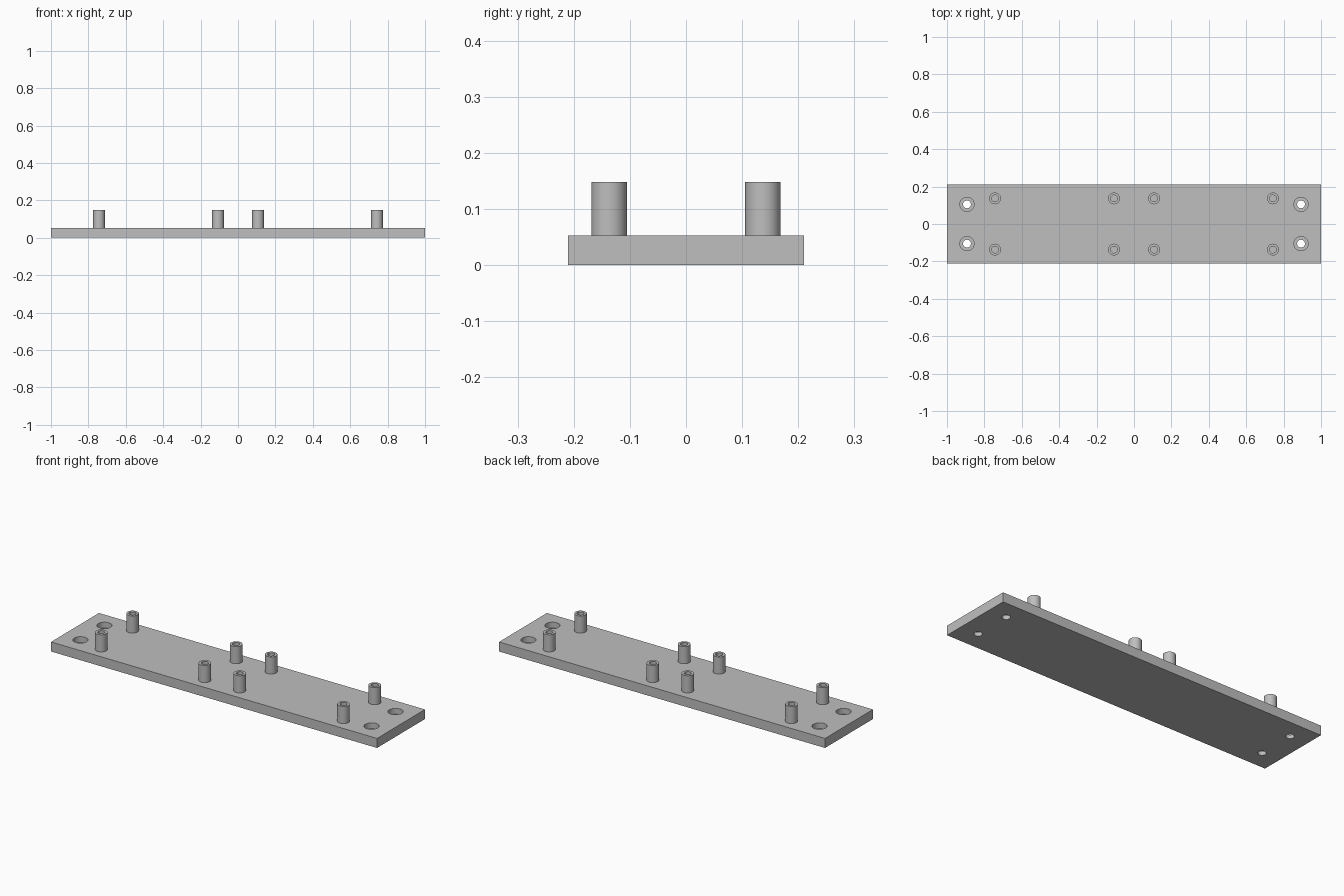
import bpy, math

cube = bpy.data.objects.get("Cube")
if cube:
    bpy.data.objects.remove(cube, do_unlink=True)

grey = bpy.data.materials.new("plain grey")
grey.use_nodes = True
COLOUR = (0.52, 0.52, 0.52, 1)
grey.diffuse_color = COLOUR
grey.node_tree.nodes["Principled BSDF"].inputs["Base Color"].default_value = COLOUR

SEGMENTS = 48
THICK = 0.053
POST_TOP = 0.148


def lathe(name, profile, x, y):
    """Spin a closed (radius, height) profile about a vertical axis."""
    verts, faces, rings = [], [], []
    for r, z in profile:
        start = len(verts)
        count = SEGMENTS if r else 1
        for i in range(count):
            a = math.tau * i / SEGMENTS
            verts.append((r * math.cos(a), r * math.sin(a), z))
        rings.append([start + i % count for i in range(SEGMENTS)])
    for low, high in zip(rings, rings[1:]):
        for i in range(SEGMENTS):
            j = (i + 1) % SEGMENTS
            face = (low[i], low[j], high[j], high[i])
            faces.append(tuple(dict.fromkeys(face)))
    mesh = bpy.data.meshes.new(name)
    mesh.from_pydata(verts, [], faces)
    mesh.materials.append(grey)
    obj = bpy.data.objects.new(name, mesh)
    obj.location = (x, y, 0)
    bpy.context.collection.objects.link(obj)
    return obj


def smooth(obj):
    bpy.ops.object.select_all(action='DESELECT')
    obj.select_set(True)
    bpy.context.view_layer.objects.active = obj
    bpy.ops.object.shade_smooth_by_angle(angle=math.radians(30))


# Base plate
bpy.ops.mesh.primitive_cube_add(size=1, location=(0, 0, THICK / 2))
plate = bpy.context.object
plate.name = "base_plate"
plate.scale = (2, 0.42, THICK)
bpy.ops.object.transform_apply(location=True, scale=True)
plate.data.materials.append(grey)

# Counterbored screw holes at the four corners
bore = [(0, -0.02), (0.021, -0.02), (0.021, 0.021), (0.038, 0.021),
        (0.038, 0.08), (0, 0.08)]
for x in (-0.893, 0.893):
    for y in (-0.105, 0.105):
        cutter = lathe("screw_hole_cutter", bore, x, y)
        cutter.hide_render = True
        mod = plate.modifiers.new("screw_hole", 'BOOLEAN')
        mod.operation = 'DIFFERENCE'
        mod.solver = 'EXACT'
        mod.object = cutter
        bpy.context.view_layer.objects.active = plate
        bpy.ops.object.modifier_apply(modifier=mod.name)
        bpy.data.objects.remove(cutter, do_unlink=True)
smooth(plate)

# Hollow standoff posts, two groups of four
post = [(0.0315, THICK), (0.0315, POST_TOP), (0.018, POST_TOP),
        (0.018, THICK + 0.001), (0, THICK + 0.001)]
for x in (-0.743, -0.107, 0.107, 0.743):
    for y in (-0.137, 0.137):
        smooth(lathe("standoff_post", post, x, y))
